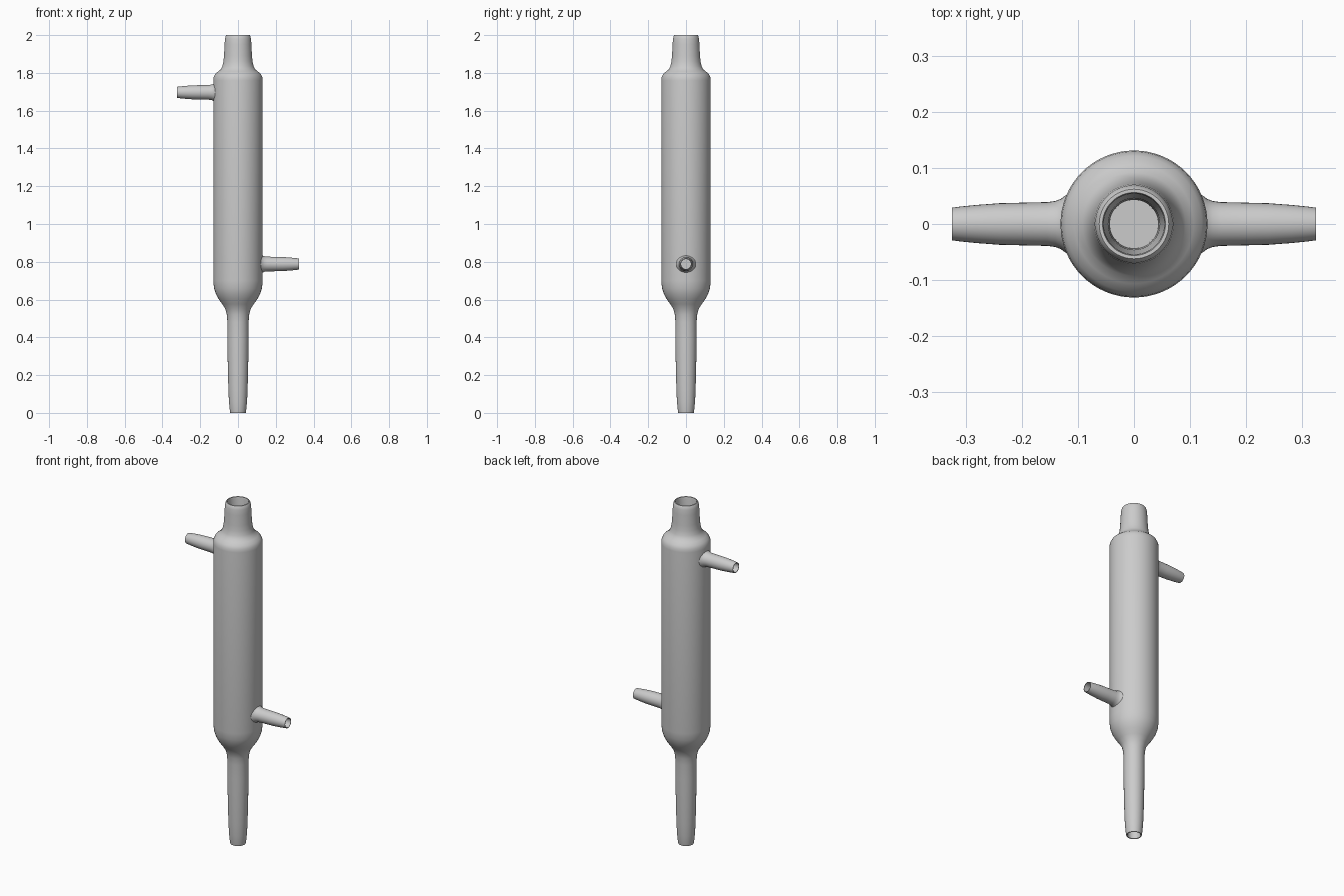
import bpy, bmesh, math
from mathutils import Matrix

if "Cube" in bpy.data.objects:
    bpy.data.objects.remove(bpy.data.objects["Cube"])


def lathe(name, profile, sides, matrix=Matrix()):
    """Spin a (radius, height) profile about z, then place it."""
    bm = bmesh.new()
    rings = []
    for r, z in profile:
        if r == 0:
            rings.append([bm.verts.new((0, 0, z))] * sides)
        else:
            rings.append([bm.verts.new((r * math.cos(a), r * math.sin(a), z))
                          for a in (2 * math.pi * i / sides for i in range(sides))])
    for a, b in zip(rings, rings[1:]):
        for i in range(sides):
            j = (i + 1) % sides
            bm.faces.new(list(dict.fromkeys((a[i], a[j], b[j], b[i]))))
    bmesh.ops.recalc_face_normals(bm, faces=bm.faces)
    bm.transform(matrix)
    mesh = bpy.data.meshes.new(name)
    bm.to_mesh(mesh)
    bm.free()
    obj = bpy.data.objects.new(name, mesh)
    bpy.context.collection.objects.link(obj)
    bpy.ops.object.select_all(action='DESELECT')
    obj.select_set(True)
    bpy.context.view_layer.objects.active = obj
    bpy.ops.object.shade_smooth_by_angle(angle=math.radians(40))
    return obj


# Glass body: hollow stem, wide jacket and neck, with a closed bore at each end
body = [
    (0, 0.30), (0.044, 0.30), (0.040, 0.10), (0.034, 0.01), (0.036, 0.0),
    (0.041, 0.0), (0.043, 0.01), (0.048, 0.06), (0.051, 0.13), (0.054, 0.25),
    (0.056, 0.40), (0.056, 0.48), (0.059, 0.52), (0.067, 0.55), (0.083, 0.576),
    (0.102, 0.602), (0.117, 0.63), (0.127, 0.66), (0.131, 0.70),
    (0.131, 1.76), (0.129, 1.778), (0.121, 1.794), (0.106, 1.807),
    (0.092, 1.818), (0.083, 1.835), (0.077, 1.86), (0.074, 1.89),
    (0.071, 1.95), (0.069, 1.98), (0.065, 1.996), (0.062, 2.0),
    (0.056, 2.0), (0.054, 1.99), (0.053, 1.92), (0.046, 1.85),
    (0.044, 1.75), (0.043, 1.60), (0, 1.60)]
lathe("condenser_body", body, 64)

# Water ports: tapered hose connectors flaring into the jacket
port = [
    (0.056, 0.112), (0.051, 0.122), (0.045, 0.130), (0.041, 0.140),
    (0.039, 0.155), (0.038, 0.20), (0.037, 0.24), (0.034, 0.28),
    (0.031, 0.31), (0.029, 0.324), (0.026, 0.324), (0.026, 0.30),
    (0.029, 0.20), (0.029, 0.135), (0, 0.135)]
for name, side, height in (("water_inlet", 1, 0.788), ("water_outlet", -1, 1.697)):
    place = Matrix.Translation((0, 0, height)) @ Matrix.Rotation(side * math.pi / 2, 4, 'Y')
    lathe(name, port, 32, place)
